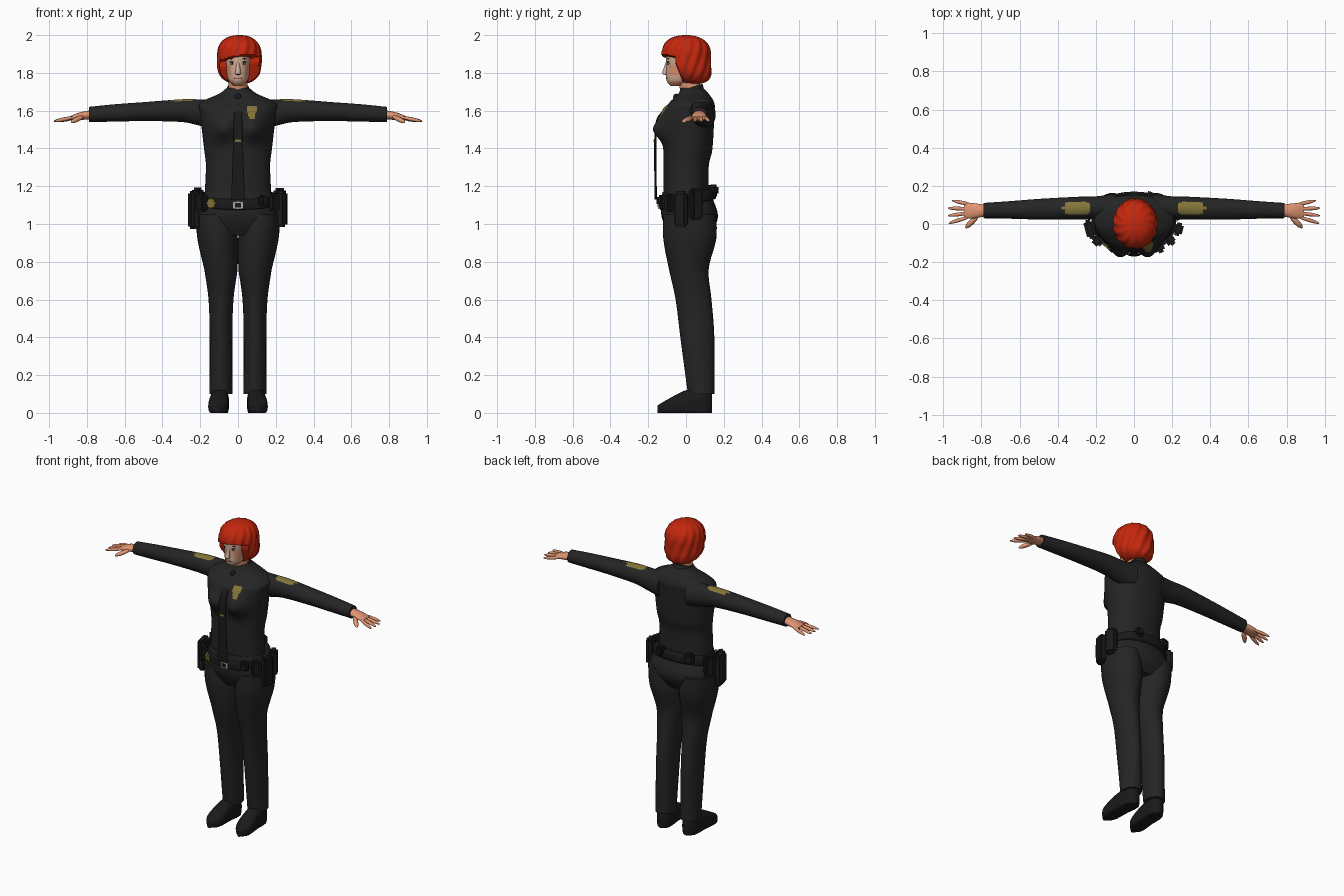
import bpy, bmesh
from math import sin, cos, pi, exp, radians, atan2
from mathutils import Matrix, Vector

if "Cube" in bpy.data.objects:
    bpy.data.objects.remove(bpy.data.objects["Cube"])


def material(name, *rgb):
    mat = bpy.data.materials.new(name)
    mat.use_nodes = True
    mat.diffuse_color = (*rgb, 1)
    shader = mat.node_tree.nodes["Principled BSDF"]
    shader.inputs["Base Color"].default_value = (*rgb, 1)
    return mat


CLOTH = material("dark cloth", .018, .018, .018)
LEATHER = material("black leather", .01, .01, .01)
HAIR = material("red hair", .55, .02, .004)
SKIN = material("warm skin", .75, .3, .17)
FACE = material("pale skin", .66, .42, .3)
GOLD = material("dull gold", .23, .18, .04)
STEEL = material("steel", .4, .4, .4)
BROWN = material("dark brown", .03, .02, .01)
WHITE = material("eye white", .6, .6, .6)
LIPS = material("lip red", .5, .16, .12)


def finish(name, bm, mat):
    bmesh.ops.recalc_face_normals(bm, faces=bm.faces)
    mesh = bpy.data.meshes.new(name)
    bm.to_mesh(mesh)
    bm.free()
    mesh.materials.append(mat)
    mesh.shade_smooth()
    mesh.set_sharp_from_angle(angle=radians(50))
    obj = bpy.data.objects.new(name, mesh)
    bpy.context.collection.objects.link(obj)
    return obj


def smooth_sections(sections, steps):
    """Fill in sections along a smooth curve through the given ones."""
    filled = []
    padded = [sections[0], *sections, sections[-1]]
    for before, start, end, after in zip(padded, padded[1:], padded[2:], padded[3:]):
        for step in range(steps):
            t = step / steps
            ease = t * t * (3 - 2 * t)
            leave, arrive = t * (1 - t) ** 2 / 2, t * t * (t - 1) / 2
            filled.append([b + (c - b) * ease + (c - a) * leave + (d - b) * arrive
                           for a, b, c, d in zip(before, start, end, after)])
    return filled + [sections[-1]]


def loft(name, sections, mat, axis="z", sides=32, steps=5, power=1, mirror=1, warp=None):
    """Skin ovals given as (place on axis, centre offset, half width, half depth)."""
    bm = bmesh.new()
    rings = []
    for place, offset, width, depth in smooth_sections(sections, steps):
        ring = []
        for i in range(sides):
            c, s = cos(2 * pi * i / sides), sin(2 * pi * i / sides)
            u = width * abs(c) ** power * (1 if c > 0 else -1)
            v = offset + depth * abs(s) ** power * (1 if s > 0 else -1)
            point = Vector({"x": (place, u, v), "y": (u, place, v), "z": (u, v, place)}[axis])
            if warp:
                warp(point)
            point.x *= mirror
            ring.append(bm.verts.new(point))
        rings.append(ring)
    for low, high in zip(rings, rings[1:]):
        for i in range(sides):
            bm.faces.new((low[i - 1], low[i], high[i], high[i - 1]))
    bm.faces.new(rings[0])
    bm.faces.new(rings[-1])
    return finish(name, bm, mat)


def ball(name, centre, radii, mat, aim=Vector((0, 0, 1))):
    bm = bmesh.new()
    bmesh.ops.create_uvsphere(bm, u_segments=16, v_segments=12, radius=1)
    turn = aim.to_track_quat("Z", "Y").to_matrix().to_4x4()
    bm.transform(Matrix.Translation(centre) @ turn @ Matrix.Diagonal((*radii, 1)))
    finish(name, bm, mat)


def box(name, centre, size, mat, turn=0, tilt=0):
    bm = bmesh.new()
    bmesh.ops.create_cube(bm, size=1)
    bm.transform(Matrix.Diagonal((*size, 1)))
    bmesh.ops.bevel(bm, geom=bm.edges[:], offset=min(size) / 4, segments=2, affect="EDGES")
    bm.transform(Matrix.Translation(centre) @ Matrix.Rotation(turn, 4, "Z")
                 @ Matrix.Rotation(tilt, 4, "Y"))
    finish(name, bm, mat)


def paint(obj, mat, rule):
    obj.data.materials.append(mat)
    for face in obj.data.polygons:
        if rule(face.center, face.normal):
            face.material_index = 1


# Shirt with a painted chest badge
def swell_bust(p):
    if p.y < 0:
        p.y -= .055 * exp(-((abs(p.x) - .08) / .06) ** 2 - ((p.z - 1.5) / .06) ** 2)


shirt = loft("shirt", [(1.1, 0, .18, .12), (1.3, 0, .17, .12), (1.4, .01, .18, .13),
                       (1.58, .01, .2, .14), (1.64, .03, .2, .12), (1.69, .04, .1, .08),
                       (1.72, .03, .06, .06)],
             CLOTH, sides=160, steps=12, power=.9, warp=swell_bust)
paint(shirt, GOLD, lambda c, n: c.y < 0 and abs(c.z - 1.59) < .036
      and abs(c.x - .073) + abs(c.z - 1.61) / 3 < .03)


# Collar, dipping at the front
def dip_front(p):
    p.z += (p.y - .08) * .3


loft("collar", [(1.68, .03, .075, .07), (1.74, .03, .057, .058)], CLOTH, warp=dip_front)

# Tie hanging free below the bust
loft("tie", [(1.67, -.05, .012, .006), (1.6, -.12, .02, .006), (1.5, -.16, .024, .006),
             (1.13, -.16, .036, .006)], LEATHER, power=.7)
ball("tie_knot", (0, -.052, 1.67), (.018, .016, .02), LEATHER)
box("tie_clip", (0, -.167, 1.44), (.03, .009, .014), GOLD)

# Trouser seat
loft("trouser_seat", [(.94, .02, .18, .1), (1.04, .02, .22, .15), (1.17, 0, .18, .125)],
     CLOTH, power=.92)


# Rules that place the limbs
def spread_leg(p):
    p.x += .09 + max(0, p.z - .76) / 9


def place_shoe(p):
    p.x += .1 - p.y / 16
    p.z = max(p.z, 0)


def place_arm(p):
    p.y += .09 - p.x / 40


for mirror, side in ((1, "left_"), (-1, "right_")):
    loft(side + "trouser_leg",
         [(.1, .08, .06, .07), (.4, .06, .06, .09), (.6, .04, .066, .095), (.76, .015, .088, .105),
          (.92, .02, .107, .14), (1.05, .02, .1, .14)], CLOTH, mirror=mirror, warp=spread_leg)
    loft(side + "shoe",
         [(-.15, .02, .01, .02), (-.1, .03, .05, .04), (0, .05, .05, .07), (.1, .05, .045, .08),
          (.137, .05, .02, .05)], LEATHER, axis="y", power=.75, mirror=mirror, warp=place_shoe)

    # Sleeve with a painted shoulder patch
    sleeve = loft(side + "sleeve",
                  [(.1, 1.58, .07, .08), (.2, 1.59, .06, .07), (.3, 1.6, .06, .06),
                   (.5, 1.595, .054, .05), (.65, 1.588, .046, .046), (.79, 1.58, .04, .04)],
                  CLOTH, axis="x", sides=64, steps=12, mirror=mirror, warp=place_arm)
    paint(sleeve, GOLD, lambda c, n: n.z > .3
          and ((abs(c.x) - .3) / .07) ** 4 + ((c.y - .083) / .034) ** 4 < 1)

    # Hand with fanned fingers
    loft(side + "palm", [(.77, 1.58, .028, .024), (.84, 1.57, .04, .02), (.89, 1.56, .04, .01)],
         SKIN, axis="x", mirror=mirror, warp=place_arm)
    for i, finger in enumerate(("index", "middle", "ring", "little")):
        fan = .17 * i - .3
        reach = Vector((mirror * cos(fan), sin(fan), -.2))
        knuckle = Vector((mirror * (.87 - .02 * (i == 3)), .035 + .022 * i, 1.565))
        ball(side + finger + "_finger", knuckle + reach * .05, (.01, .01, .058), SKIN, reach)
    ball(side + "thumb", (mirror * .85, .012, 1.555), (.015, .013, .05), SKIN,
         Vector((mirror, -1, -.5)))

    # Eye and brow
    ball(side + "eye", (mirror * .03, -.092, 1.85), (.013, .007, .006), WHITE)
    ball(side + "iris", (mirror * .03, -.096, 1.85), (.006, .005, .005), BROWN)
    ball(side + "eyelid", (mirror * .03, -.094, 1.858), (.015, .007, .003), BROWN)
    ball(side + "brow", (mirror * .03, -.094, 1.875), (.017, .007, .003), BROWN)

# Neck, head and face
loft("neck", [(1.66, .03, .05, .05), (1.8, .01, .05, .06)], SKIN)
head = loft("head", [(1.73, -.05, .02, .03), (1.76, -.03, .05, .073), (1.82, -.01, .066, .094),
                     (1.9, 0, .075, .104), (1.96, 0, .05, .07)], FACE, sides=64, steps=8)
paint(head, SKIN, lambda c, n: abs(c.x) > .036 and 1.785 < c.z < 1.84 or n.z < -.5)
loft("nose", [(1.79, -.1, .01, .01), (1.8, -.11, .015, .016), (1.86, -.1, .006, .005)], FACE)
ball("lips", (0, -.099, 1.772), (.021, .008, .007), LIPS)


# Hair cap with swept locks, pulled back around the face
def sweep_hair(p):
    outward = Vector((p.x, p.y, 0))
    p += outward * sin(13 * atan2(p.x, p.y) + 40 * p.z) * .03
    below = 1.893 + p.x / 8 - p.z
    if below > 0:
        p.y = max(p.y, -.135 + .08 * min(1, below * 50) + .4 * max(0, below - .05))
    p.x += .007


hair_sections = []
for step in range(1, 30):
    height = -cos(pi * step / 30)
    girth = (1 - abs(height) ** 3) ** .45
    hair_sections.append((1.87 + .13 * height, .04 * max(0, -height) ** 2,
                          .116 * girth, .13 * girth))
loft("hair", hair_sections, HAIR, sides=96, steps=2, warp=sweep_hair)


# Belt rising toward the back, with buckle and badge
def raise_back(p):
    p.z += p.y / 5


loft("belt", [(1.1, .01, .19, .14), (1.11, .01, .206, .15), (1.15, .01, .2, .148),
              (1.16, .01, .18, .13)], LEATHER, power=.92, warp=raise_back)
box("buckle", (0, -.143, 1.1), (.052, .012, .04), STEEL)
box("buckle_inset", (0, -.147, 1.1), (.034, .009, .024), LEATHER)
for corner in range(2):
    box("belt_badge_" + "ab"[corner], (-.14, -.12, 1.11), (.046, .012, .046), GOLD,
        -pi / 5, corner * pi / 4)


# Gear hung around the belt: bearing from the left side, width, height
def hang(name, bearing, width, height):
    c, s = cos(radians(bearing)), sin(radians(bearing))
    y = .155 * s
    top = 1.18 + y / 5
    box(name, (.235 * c, y, top - height / 2), (.05, width, height), LEATHER,
        atan2(s / .155, c / .235))


hang("holster", 190, .1, .2)
hang("right_front_pouch", 215, .06, .1)
hang("right_rear_pouch", 155, .06, .14)
hang("radio", -10, .07, .19)
hang("left_front_pouch", -35, .05, .1)
hang("left_rear_pouch", 20, .07, .17)
hang("buckle_side_pouch", -55, .05, .06)
hang("back_pouch", 70, .05, .06)
hang("back_case", 120, .06, .07)
